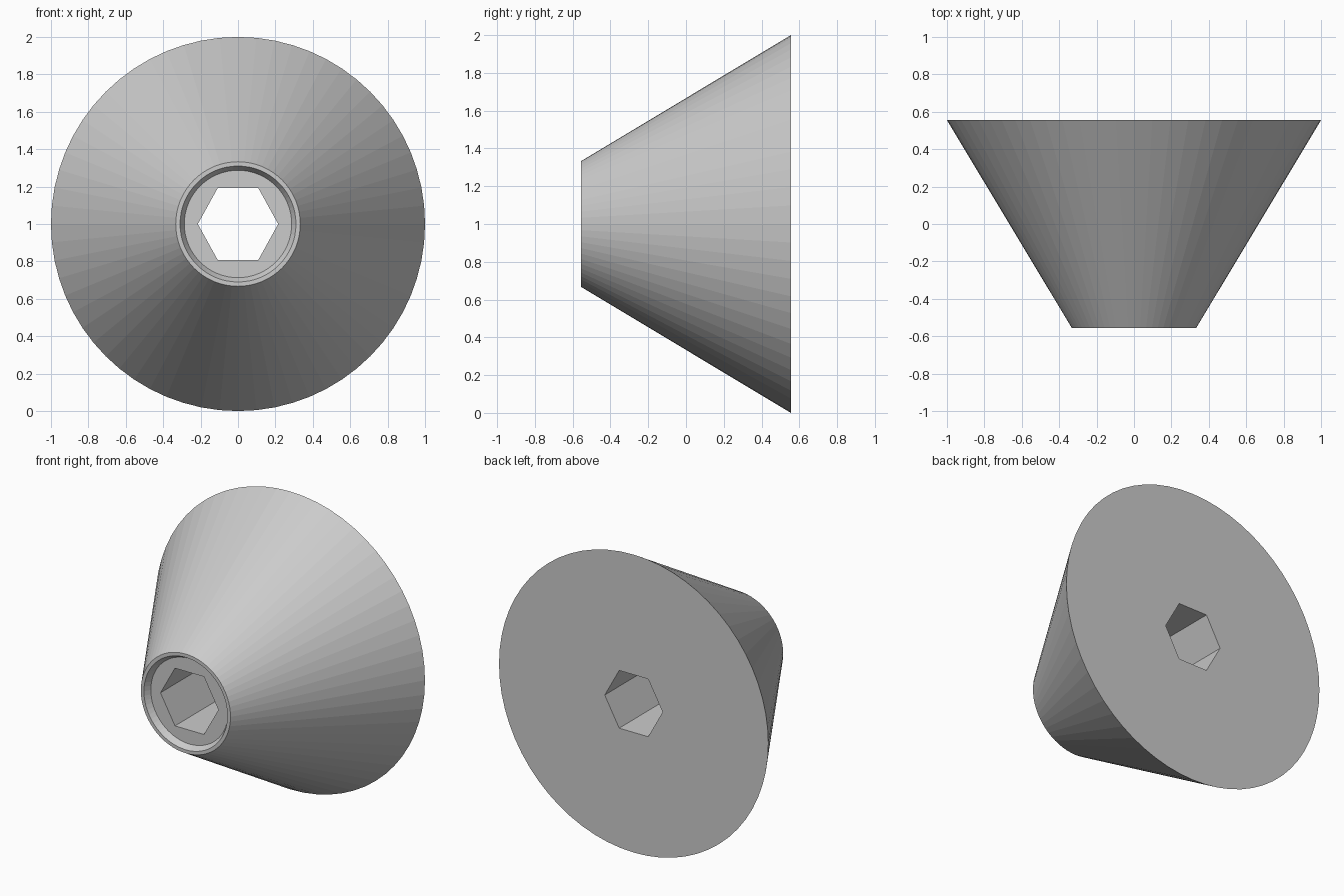
import bpy, bmesh
from math import cos, sin, tau

if "Cube" in bpy.data.objects:
    bpy.data.objects.remove(bpy.data.objects["Cube"])

CENTER_Z = 1.0


def lathe(name, profile, sides, z_scale=1.0):
    """Closed solid of revolution about the y axis; profile is (radius, y) pairs."""
    bm = bmesh.new()
    rings = [[bm.verts.new((r * cos(tau * i / sides), y,
                            CENTER_Z + z_scale * r * sin(tau * i / sides)))
              for i in range(sides)] for r, y in profile]
    for a, b in zip(rings, rings[1:]):
        for i in range(sides):
            j = (i + 1) % sides
            bm.faces.new((a[i], a[j], b[j], b[i]))
    bm.faces.new(rings[0])
    bm.faces.new(rings[-1])
    bmesh.ops.recalc_face_normals(bm, faces=bm.faces)
    mesh = bpy.data.meshes.new(name)
    bm.to_mesh(mesh)
    bm.free()
    obj = bpy.data.objects.new(name, mesh)
    bpy.context.collection.objects.link(obj)
    return obj


# Cone body: back face, flared side, narrow rim, tapered shallow recess
cone = lathe("cone_body", [(1.0, 0.555), (0.333, -0.555),
                           (0.31, -0.555), (0.287, -0.515)], 64)

# Hexagonal through hole
cutter = lathe("hex_hole_cutter", [(0.215, -1.0), (0.215, 1.0)], 6, z_scale=1.04)
cutter.hide_render = True

hole = cone.modifiers.new("hex_hole", 'BOOLEAN')
hole.operation = 'DIFFERENCE'
hole.solver = 'EXACT'
hole.object = cutter
bpy.context.view_layer.objects.active = cone
bpy.ops.object.modifier_apply(modifier=hole.name)
bpy.data.objects.remove(cutter)
